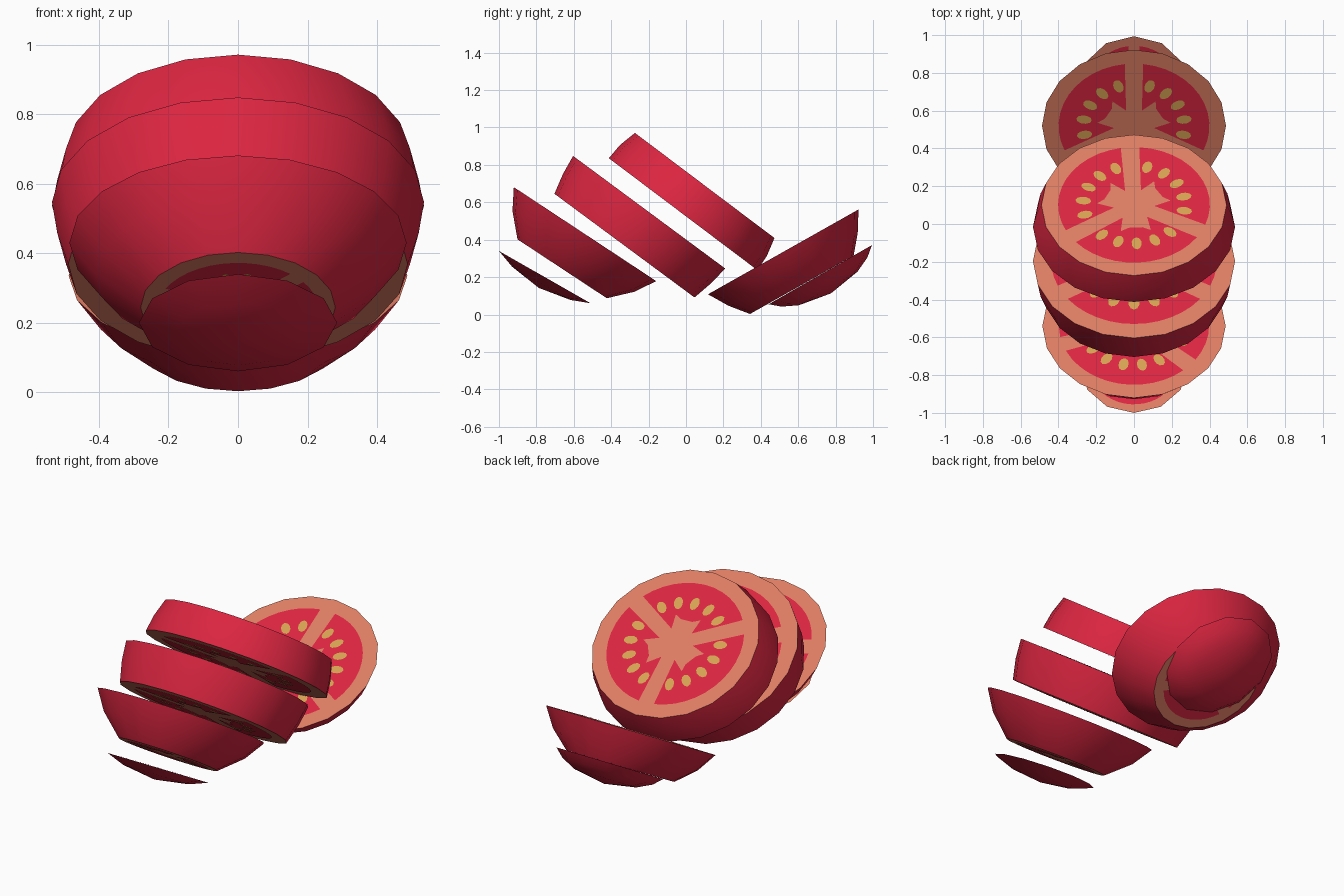
import bpy, bmesh, math
from mathutils import Matrix

if "Cube" in bpy.data.objects:
    bpy.data.objects.remove(bpy.data.objects["Cube"])


def material(name, rgb):
    m = bpy.data.materials.new(name)
    m.diffuse_color = (*rgb, 1)
    m.use_nodes = True
    m.node_tree.nodes["Principled BSDF"].inputs["Base Color"].default_value = m.diffuse_color
    return m


MATS = [material("tomato_red", (0.71, 0.019, 0.052)),
        material("pale_flesh", (0.73, 0.205, 0.125)),
        material("seed_yellow", (0.67, 0.36, 0.085))]
RED, FLESH, SEED = 0, 1, 2


def polar(r, deg):
    a = math.radians(deg)
    return r * math.cos(a), r * math.sin(a)


def lobe_outline(mid):
    # red seed chamber: outer arc, then a notched inner edge
    pts = [polar(0.82, mid - 53 + 106 * i / 12) for i in range(13)]
    inner = [(0.22, 37), (0.40, 24), (0.33, 13), (0.33, -13), (0.40, -24), (0.22, -37)]
    return pts + [polar(r, mid + a) for r, a in inner]


def seed_outline(deg):
    c, s = math.cos(math.radians(deg)), math.sin(math.radians(deg))
    pts = []
    for i in range(10):
        u, v = polar(1, 36 * i)
        u, v = 0.55 + 0.085 * u, 0.055 * v
        pts.append((u * c - v * s, u * s + v * c))
    return pts


def cut_pattern(bm, rx, ry, z, side, turn):
    # thin painted chambers and seeds on one cut face
    def plate(pts, lift, mat):
        vs = [bm.verts.new((x * rx, y * ry, z + side * lift)) for x, y in pts]
        f = bm.faces.new(vs if side > 0 else vs[::-1])
        f.material_index = mat
    for k in range(3):
        mid = 30 + 120 * k + turn
        plate(lobe_outline(mid), 0.002, RED)
        for j in range(-2, 3):
            plate(seed_outline(mid + 21 * j), 0.004, SEED)


def tomato_slice(name, centre, tilt, rings, turn=0, sides=20):
    """rings: (depth, x radius, y radius) from the upper cut downward; radius 0 ends a dome."""
    bm = bmesh.new()
    loops = []
    for d, rx, ry in rings:
        if rx == 0:
            loops.append([bm.verts.new((0, 0, -d))])
        else:
            loops.append([bm.verts.new((rx * math.cos(t), ry * math.sin(t), -d))
                          for t in (2 * math.pi * i / sides for i in range(sides))])
    # skin
    for a, b in zip(loops, loops[1:]):
        for i in range(sides):
            j = (i + 1) % sides
            f = bm.faces.new((a[j], a[i], b[0]) if len(b) == 1 else (a[j], a[i], b[i], b[j]))
            f.smooth = True
    # upper and lower cuts
    bm.faces.new(loops[0]).material_index = FLESH
    cut_pattern(bm, rings[0][1], rings[0][2], -rings[0][0], 1, turn)
    if len(loops[-1]) > 1:
        bm.faces.new(loops[-1][::-1]).material_index = FLESH
        cut_pattern(bm, rings[-1][1], rings[-1][2], -rings[-1][0], -1, turn)
    me = bpy.data.meshes.new(name)
    bm.to_mesh(me)
    bm.free()
    for m in MATS:
        me.materials.append(m)
    ob = bpy.data.objects.new(name, me)
    bpy.context.collection.objects.link(ob)
    ob.matrix_world = (Matrix.Translation((0, *centre)) @
                       Matrix.Rotation(math.radians(tilt), 4, 'X'))


# slices leaning back, front to back
tomato_slice("front_end_slice", (-0.755, 0.20), -29.7,
             [(0, 0.285, 0.282), (0.038, 0.185, 0.18), (0.066, 0, 0)], -12, 12)
tomato_slice("front_slice", (-0.54, 0.43), -33.4,
             [(0, 0.485, 0.456), (0.11, 0.41, 0.392), (0.222, 0.28, 0.286)], -12)
tomato_slice("middle_slice", (-0.197, 0.547), -36.5,
             [(0, 0.535, 0.506), (0.11, 0.52, 0.492), (0.222, 0.488, 0.466)])
tomato_slice("top_slice", (0.10, 0.69), -37,
             [(0, 0.49, 0.467), (0.10, 0.52, 0.492), (0.192, 0.535, 0.497)], 3)

# slices leaning the other way at the back
tomato_slice("back_slice", (0.52, 0.335), 29.4,
             [(0, 0.487, 0.462), (0.108, 0.415, 0.396), (0.202, 0.30, 0.318)])
tomato_slice("back_end_slice", (0.718, 0.213), 29.8,
             [(0, 0.295, 0.318), (0.045, 0.25, 0.265), (0.085, 0.17, 0.18), (0.115, 0, 0)], 0, 12)
